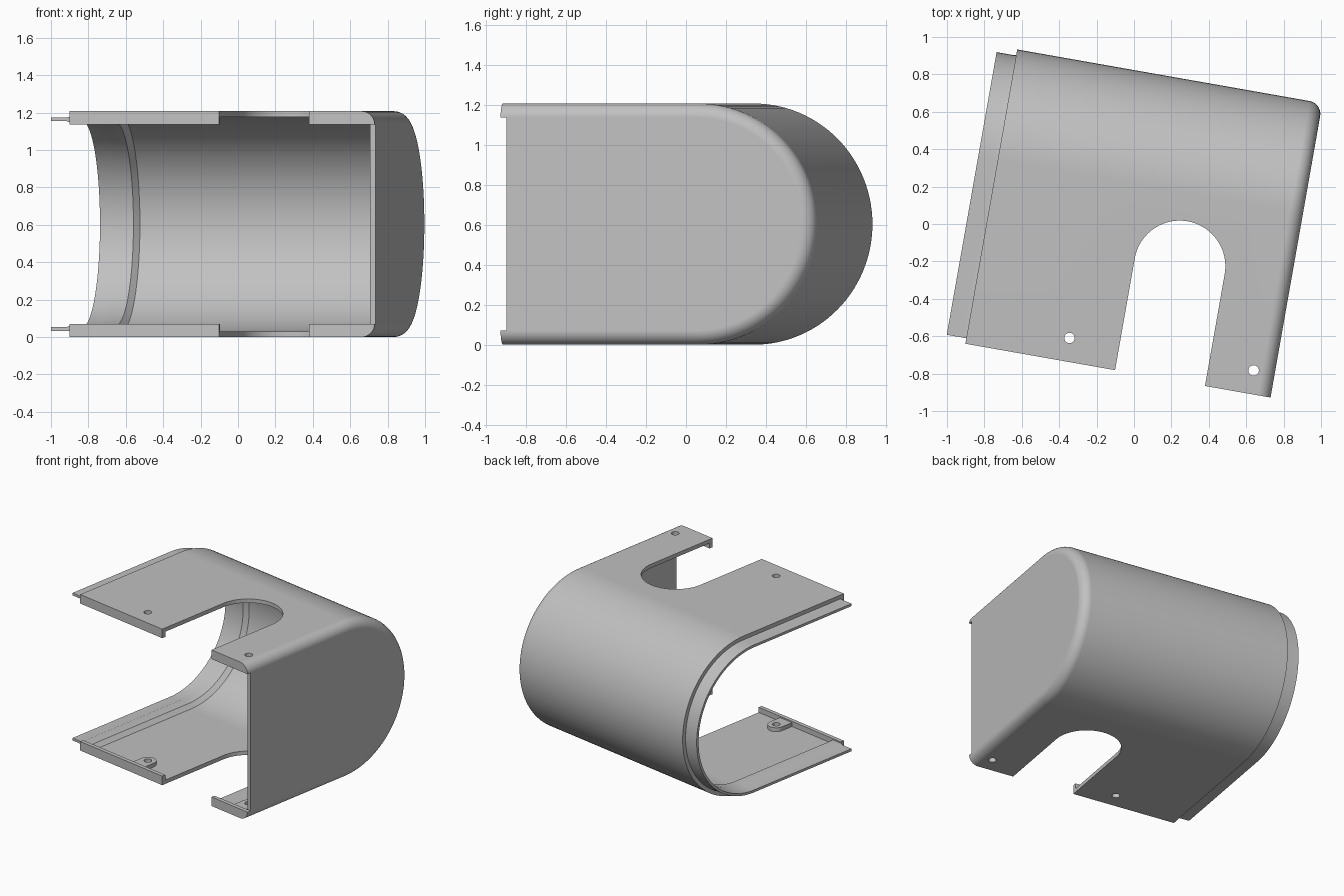
import bpy, bmesh
from math import sin, cos, pi, radians

if "Cube" in bpy.data.objects:
    bpy.data.objects.remove(bpy.data.objects["Cube"])

R = 0.6035            # outer radius of the rounded back, half the height
VC = 0.207            # depth of the arc centre
LEFT, RIGHT = -0.777, 0.88
FRONT, RIM_FRONT = -0.757, -0.787
FILLET, WALL, RIM_H = 0.07, 0.03, 0.07
SLOT = (0.28, -0.18, 0.244)
HOLES = [(-0.234, -0.66), (0.766, -0.66)]

grey = bpy.data.materials.new("light grey")
grey.use_nodes = True
grey.diffuse_color = (0.53, 0.53, 0.53, 1)
grey.node_tree.nodes["Principled BSDF"].inputs["Base Color"].default_value = (0.53, 0.53, 0.53, 1)


def finish_mesh(name, bm):
    bmesh.ops.recalc_face_normals(bm, faces=bm.faces)
    mesh = bpy.data.meshes.new(name)
    bm.to_mesh(mesh)
    bm.free()
    mesh.materials.append(grey)
    obj = bpy.data.objects.new(name, mesh)
    bpy.context.collection.objects.link(obj)
    return obj


def prism(name, outline, offset):
    """Closed outline of 3D points, extruded along offset."""
    bm = bmesh.new()
    face = bm.faces.new([bm.verts.new(p) for p in outline])
    ext = bmesh.ops.extrude_face_region(bm, geom=[face])
    bmesh.ops.translate(bm, vec=offset, verts=[g for g in ext["geom"] if isinstance(g, bmesh.types.BMVert)])
    return finish_mesh(name, bm)


def tongue(cx, cy, r, front, z, n=32):
    """Slot outline: straight sides from the front, round at the back."""
    arc = [(cx + r * cos(pi * i / n), cy + r * sin(pi * i / n), z) for i in range(n + 1)]
    return [(cx + r, front, z)] + arc + [(cx - r, front, z)]


def fillet(r, u, inset, n=10):
    """Quarter round from the side wall to the outer skin, as (u, inset)."""
    return [(u - r + r * cos(a), inset + r - r * sin(a)) for a in (pi / 2 * i / n for i in range(n + 1))]


def activate(obj):
    bpy.ops.object.select_all(action='DESELECT')
    obj.select_set(True)
    bpy.context.view_layer.objects.active = obj


def cut(obj, cutters):
    activate(obj)
    for c in cutters:
        mod = obj.modifiers.new("cut", 'BOOLEAN')
        mod.operation, mod.solver, mod.object = 'DIFFERENCE', 'EXACT', c
        bpy.ops.object.modifier_apply(modifier=mod.name)


# Shell: U-shaped rings follow a section from the side wall, over the lip, back inside
def ring(u, inset, n=56):
    r = R - inset
    pts = [(u, FRONT, R + r)]
    pts += [(u, VC + r * sin(pi * i / n), R + r * cos(pi * i / n)) for i in range(n + 1)]
    return pts + [(u, FRONT, R - r)]


section = fillet(FILLET, RIGHT, 0) + [
    (LEFT, 0), (LEFT, 0.03), (LEFT - 0.02, 0.033), (-0.883, 0.033),
    (-0.883, 0.052), (-0.80, 0.052), (-0.78, 0.06), (-0.70, 0.06), (-0.67, WALL),
] + fillet(FILLET - WALL, RIGHT - WALL, WALL)[::-1]
bm = bmesh.new()
rings = [[bm.verts.new(p) for p in ring(*s)] for s in section]
for a, b in zip(rings, rings[1:]):
    for i in range(len(a) - 1):
        bm.faces.new((a[i], a[i + 1], b[i + 1], b[i]))
bm.faces.new(rings[0])
bm.faces.new(rings[-1])
bm.faces.new([r[0] for r in rings] + [r[-1] for r in reversed(rings)])
shell = finish_mesh("shell", bm)

# Front rims on the upper and lower plates, rounded at the side wall
rim_section = fillet(FILLET, RIGHT, 0) + [(LEFT, 0), (LEFT, RIM_H)]
rims, bosses = [], []
for label, z_of in (("upper", lambda d: 2 * R - d), ("lower", lambda d: d)):
    rims.append(prism(label + "_front_rim", [(u, RIM_FRONT, z_of(d)) for u, d in rim_section],
                      (0, FRONT - RIM_FRONT, 0)))
    # Screw bosses behind the rim
    for side, (hx, hy) in zip(("right", "left"), HOLES):
        z0, z1 = z_of(WALL - 0.004), z_of(0.06)
        bosses.append(prism(f"{label}_{side}_screw_boss", tongue(hx, hy, 0.06, FRONT, z0, 20),
                            (0, 0, z1 - z0)))

# Cutters for the cable slot and the screw holes
slot = prism("slot_cutter", tongue(*SLOT, -1.2, -0.2, 48), (0, 0, 2))
drills = [prism("hole_cutter", [(x + 0.028 * cos(pi * i / 12), y + 0.028 * sin(pi * i / 12), -0.2)
                                for i in range(24)], (0, 0, 2)) for x, y in HOLES]
cut(shell, [slot] + drills)
for rim in rims:
    cut(rim, [slot])
for boss in bosses:
    cut(boss, drills)
for helper in [slot] + drills:
    bpy.data.objects.remove(helper)

# Shading and the slight turn about the vertical axis
for obj in [shell] + rims + bosses:
    activate(obj)
    bpy.ops.object.shade_smooth_by_angle(angle=radians(30))
    mod = obj.modifiers.new("normals", 'WEIGHTED_NORMAL')
    mod.keep_sharp = True
    obj.rotation_euler.z = radians(-10)
